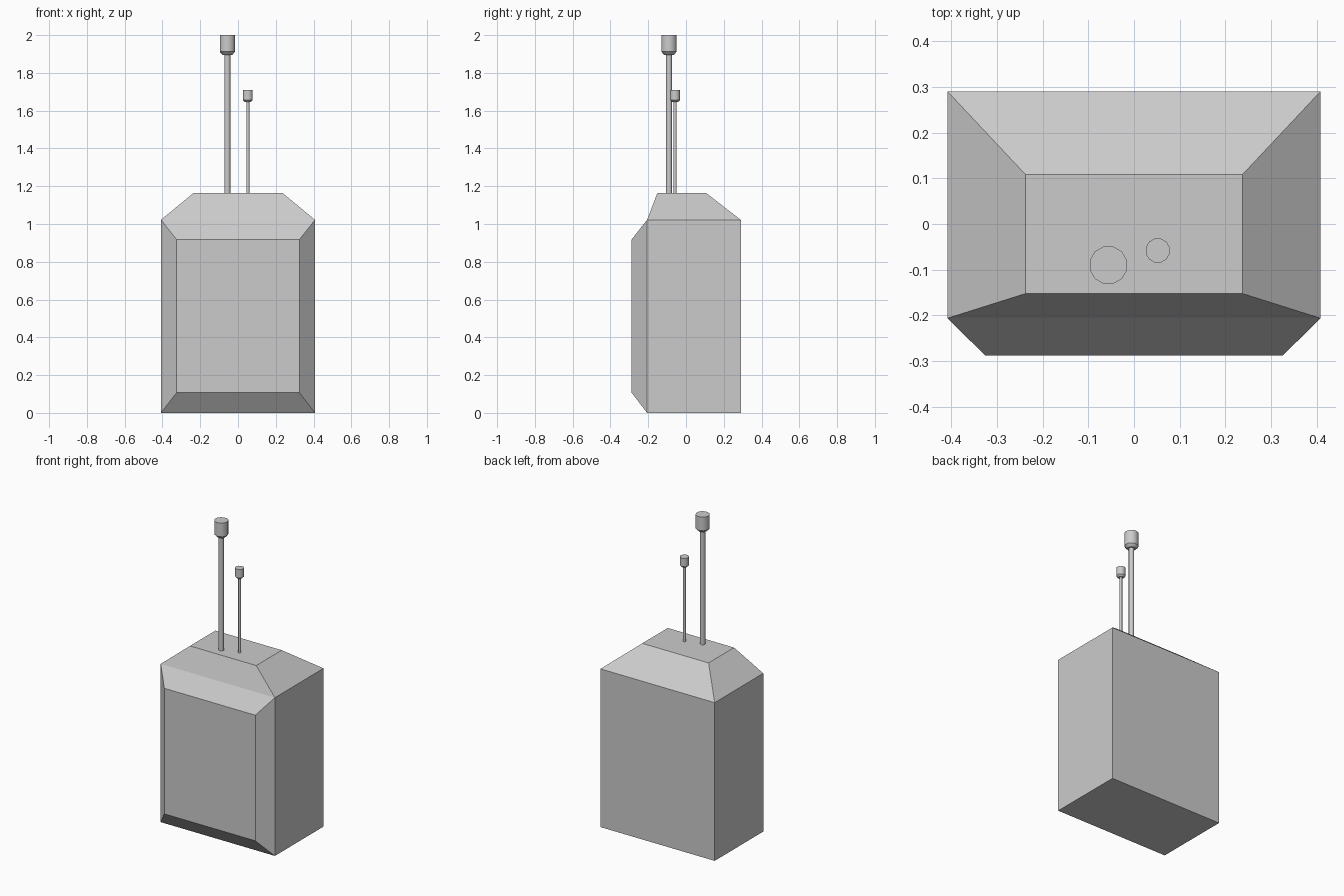
import bpy, bmesh, math
from mathutils import Vector

if "Cube" in bpy.data.objects:
    bpy.data.objects.remove(bpy.data.objects["Cube"])


def finish(bm, name):
    bmesh.ops.recalc_face_normals(bm, faces=bm.faces)
    mesh = bpy.data.meshes.new(name)
    bm.to_mesh(mesh)
    bm.free()
    obj = bpy.data.objects.new(name, mesh)
    bpy.context.collection.objects.link(obj)
    return obj


def box(bm, lo, hi):
    verts = bmesh.ops.create_cube(bm, size=1)["verts"]
    for v in verts:
        v.co = Vector([hi[i] if v.co[i] > 0 else lo[i] for i in range(3)])


def raise_panel(bm, direction, lo, hi):
    """Extrude the face pointing along direction and fit it to the new bounds."""
    bm.normal_update()
    face = max(bm.faces, key=lambda f: f.normal.dot(Vector(direction)))
    mid = face.calc_center_median()
    new = bmesh.ops.extrude_discrete_faces(bm, faces=[face])["faces"][0]
    for v in new.verts:
        v.co = Vector([hi[i] if v.co[i] > mid[i] else lo[i] for i in range(3)])


def antenna(name, x, y, profile, sides=12):
    """Turn a (radius, height) profile around a vertical axis."""
    bm = bmesh.new()
    rings = [[bm.verts.new((x + r * math.cos(2 * math.pi * (k + 0.5) / sides),
                            y + r * math.sin(2 * math.pi * (k + 0.5) / sides), z))
              for k in range(sides)] for r, z in profile]
    for a, b in zip(rings, rings[1:]):
        for k in range(sides):
            n = (k + 1) % sides
            bm.faces.new((a[k], a[n], b[n], b[k]))
    bm.faces.new(rings[0][::-1])
    bm.faces.new(rings[-1])
    obj = finish(bm, name)
    bpy.ops.object.select_all(action='DESELECT')
    obj.select_set(True)
    bpy.context.view_layer.objects.active = obj
    bpy.ops.object.shade_smooth_by_angle(angle=math.radians(35))


# Pack body with sloped roof and raised front panel
bm = bmesh.new()
box(bm, (-0.408, -0.206, 0), (0.408, 0.29, 1.022))
raise_panel(bm, (0, 0, 1), (-0.237, -0.152, 1.163), (0.237, 0.108, 1.163))
raise_panel(bm, (0, -1, 0), (-0.325, -0.288, 0.107), (0.325, -0.288, 0.918))
finish(bm, "pack_body")

# Tall and short antennas with capped tips
antenna("tall_antenna", -0.056, -0.09,
        [(0.016, 1.16), (0.016, 1.895), (0.026, 1.895), (0.042, 1.912), (0.042, 2.0)])
antenna("short_antenna", 0.052, -0.058,
        [(0.0085, 1.16), (0.0085, 1.645), (0.016, 1.645), (0.027, 1.656), (0.027, 1.71)])
